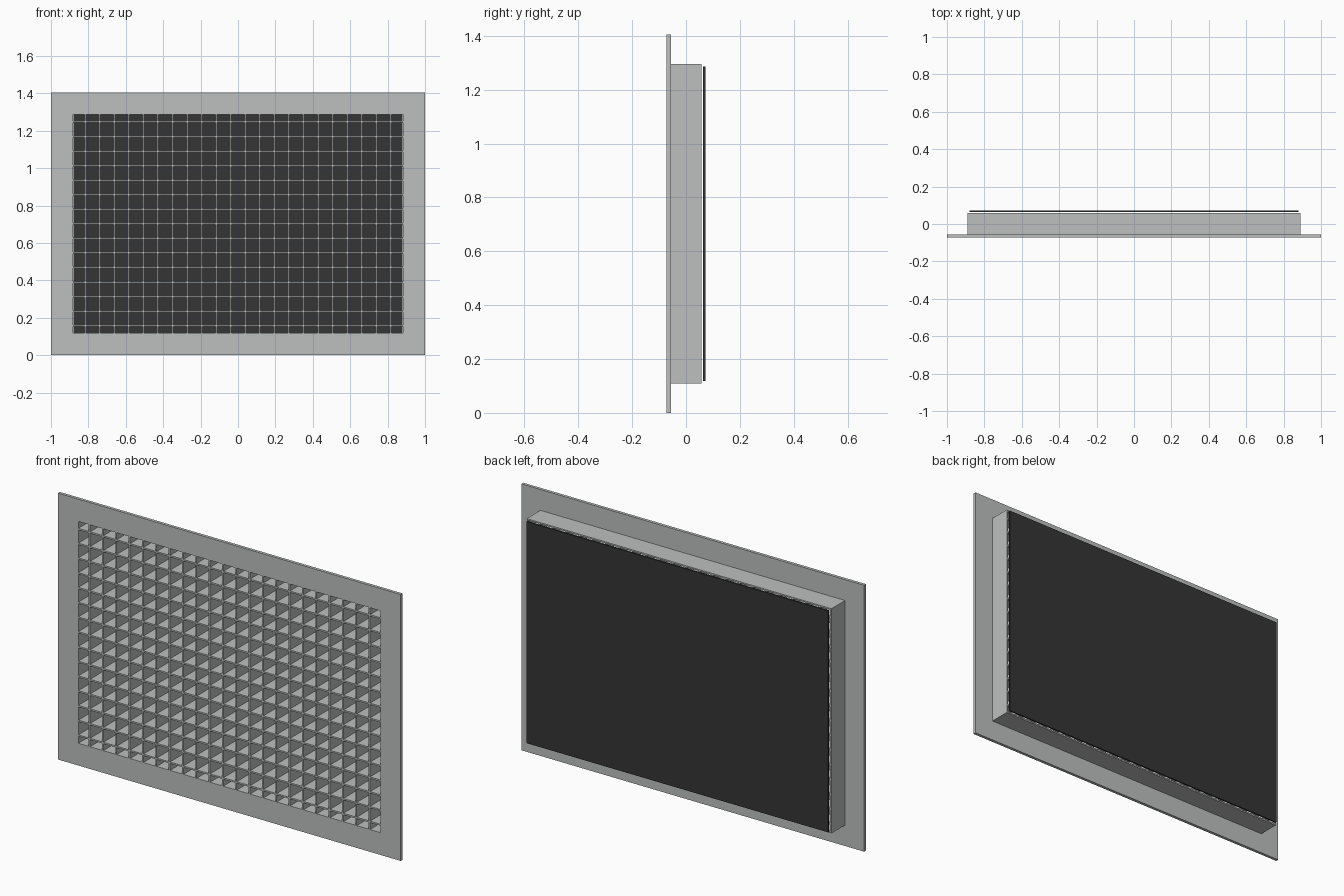
import bpy, bmesh

cube = bpy.data.objects.get("Cube")
if cube:
    bpy.data.objects.remove(cube, do_unlink=True)

MID_Z = 0.7025            # height of the panel centre
FRONT, BACK = -0.072, 0.0575
OPEN_X, OPEN_Z = 0.881, 0.585
PITCH, BAR = 0.0778, 0.008


def material(name, color):
    mat = bpy.data.materials.new(name)
    mat.use_nodes = True
    mat.diffuse_color = color
    mat.node_tree.nodes["Principled BSDF"].inputs["Base Color"].default_value = color
    return mat


def finish(name, bm, mat):
    bmesh.ops.recalc_face_normals(bm, faces=bm.faces)
    mesh = bpy.data.meshes.new(name)
    bm.to_mesh(mesh)
    bm.free()
    mesh.materials.append(mat)
    obj = bpy.data.objects.new(name, mesh)
    bpy.context.scene.collection.objects.link(obj)
    return obj


def add_box(bm, center, size):
    verts = bmesh.ops.create_cube(bm, size=1)["verts"]
    bmesh.ops.scale(bm, vec=size, verts=verts)
    bmesh.ops.translate(bm, vec=center, verts=verts)


grey = material("painted light grey", (0.51, 0.53, 0.52, 1))
black = material("filter black", (0.035, 0.035, 0.035, 1))

# Frame: flange and duct collar as one section swept round a rectangle
section = [
    (1, 0.7025, FRONT), (1, 0.7025, -0.056),
    (0.889, 0.5925, -0.056), (0.889, 0.5925, BACK),
    (OPEN_X, OPEN_Z, BACK), (OPEN_X, OPEN_Z, FRONT),
]
corners = [(-1, -1), (1, -1), (1, 1), (-1, 1)]
bm = bmesh.new()
loops = [[bm.verts.new((sx * hx, y, MID_Z + sz * hz)) for sx, sz in corners]
         for hx, hz, y in section]
for i, loop in enumerate(loops):
    other = loops[(i + 1) % len(loops)]
    for j in range(4):
        k = (j + 1) % 4
        bm.faces.new((loop[j], loop[k], other[k], other[j]))
finish("flanged_frame", bm, grey)

# Egg-crate core: crossing bars the full depth of the frame
depth, mid_y = BACK - FRONT, (BACK + FRONT) / 2
bm = bmesh.new()
for i in range(22):
    add_box(bm, ((i - 10.5) * PITCH, mid_y, MID_Z), (BAR, depth, 2 * OPEN_Z))
finish("upright_bars", bm, grey)

bm = bmesh.new()
for i in range(15):
    add_box(bm, (0, mid_y, MID_Z + (i - 7) * PITCH), (2 * OPEN_X, depth, BAR))
finish("cross_bars", bm, grey)

# Dark filter sheet just behind the collar
bm = bmesh.new()
add_box(bm, (0, 0.068, MID_Z), (1.76, 0.008, 1.168))
finish("filter_sheet", bm, black)
